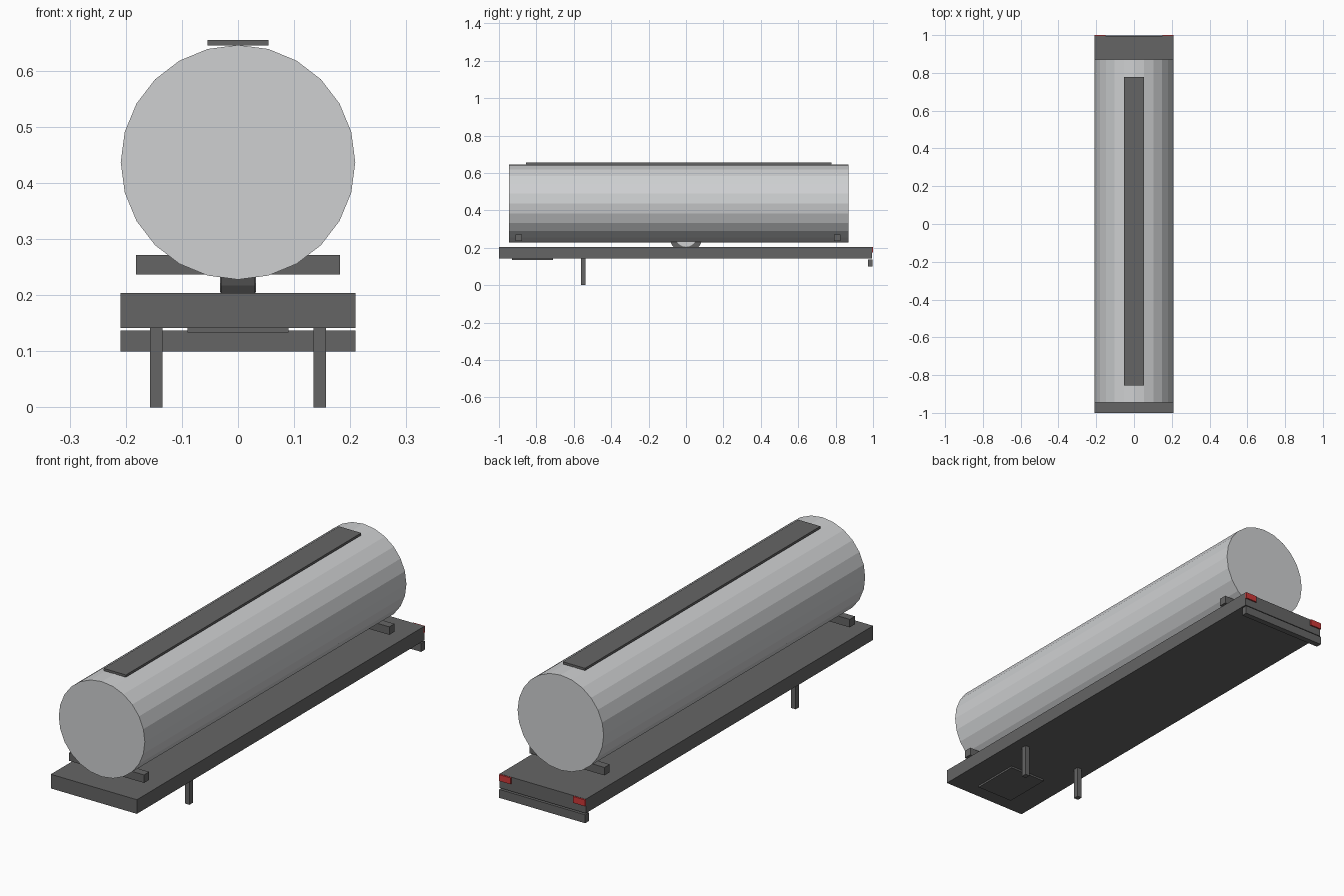
import bpy
import math

cube = bpy.data.objects.get("Cube")
if cube:
    bpy.data.objects.remove(cube, do_unlink=True)


def material(name, rgb):
    mat = bpy.data.materials.new(name)
    mat.use_nodes = True
    color = (*rgb, 1)
    mat.diffuse_color = color
    mat.node_tree.nodes["Principled BSDF"].inputs["Base Color"].default_value = color
    return mat


silver = material("silver tank", (0.62, 0.63, 0.64))
dark = material("dark grey", (0.13, 0.13, 0.13))
red = material("red light", (0.62, 0.04, 0.04))


def box(name, x, y, z, mat):
    """Box spanning the (low, high) pairs on each axis."""
    spans = (x, y, z)
    bpy.ops.mesh.primitive_cube_add(size=1, location=[(a + b) / 2 for a, b in spans])
    obj = bpy.context.object
    obj.name = name
    obj.scale = [b - a for a, b in spans]
    obj.data.materials.append(mat)
    bpy.ops.object.transform_apply(location=False, rotation=False, scale=True)
    return obj


def drum(name, radius, length, location, rotation, sides, mat):
    bpy.ops.mesh.primitive_cylinder_add(vertices=sides, radius=radius, depth=length,
                                        location=location, rotation=rotation)
    obj = bpy.context.object
    obj.name = name
    obj.data.materials.append(mat)
    return obj


HALF = 0.209
quarter = math.pi / 2

# Tank with walkway on top
drum("tank", HALF, 1.815, (0, -0.0375, 0.437), (quarter, 0, 0), 24, silver)
box("walkway", (-0.054, 0.054), (-0.855, 0.778), (0.645, 0.655), dark)

# Saddles under the tank ends
for label, y in (("front", -0.894), ("rear", 0.808)):
    box(label + "_saddle", (-0.182, 0.182), (y - 0.018, y + 0.018), (0.237, 0.272), dark)

# Chassis deck, coupling plate and rear bumper
box("deck", (-HALF, HALF), (-1, 0.994), (0.142, 0.204), dark)
box("coupling_plate", (-0.09, 0.09), (-0.93, -0.71), (0.134, 0.143), dark)
box("rear_bumper", (-HALF, HALF), (0.972, 0.998), (0.1, 0.137), dark)

# Wheel tucked between tank and deck
drum("wheel_tyre", 0.089, 0.06, (0, 0, 0.262), (0, quarter, 0), 24, dark)
drum("wheel_hub", 0.057, 0.064, (0, 0, 0.262), (0, quarter, 0), 24, silver)

# Landing legs and tail lights on both sides
for label, side in (("left", 1), ("right", -1)):
    leg = sorted((side * 0.135, side * 0.157))
    box(label + "_landing_leg", leg, (-0.561, -0.537), (0, 0.143), dark)
    light = sorted((side * 0.152, side * HALF))
    box(label + "_tail_light", light, (0.99, 1), (0.175, 0.203), red)
